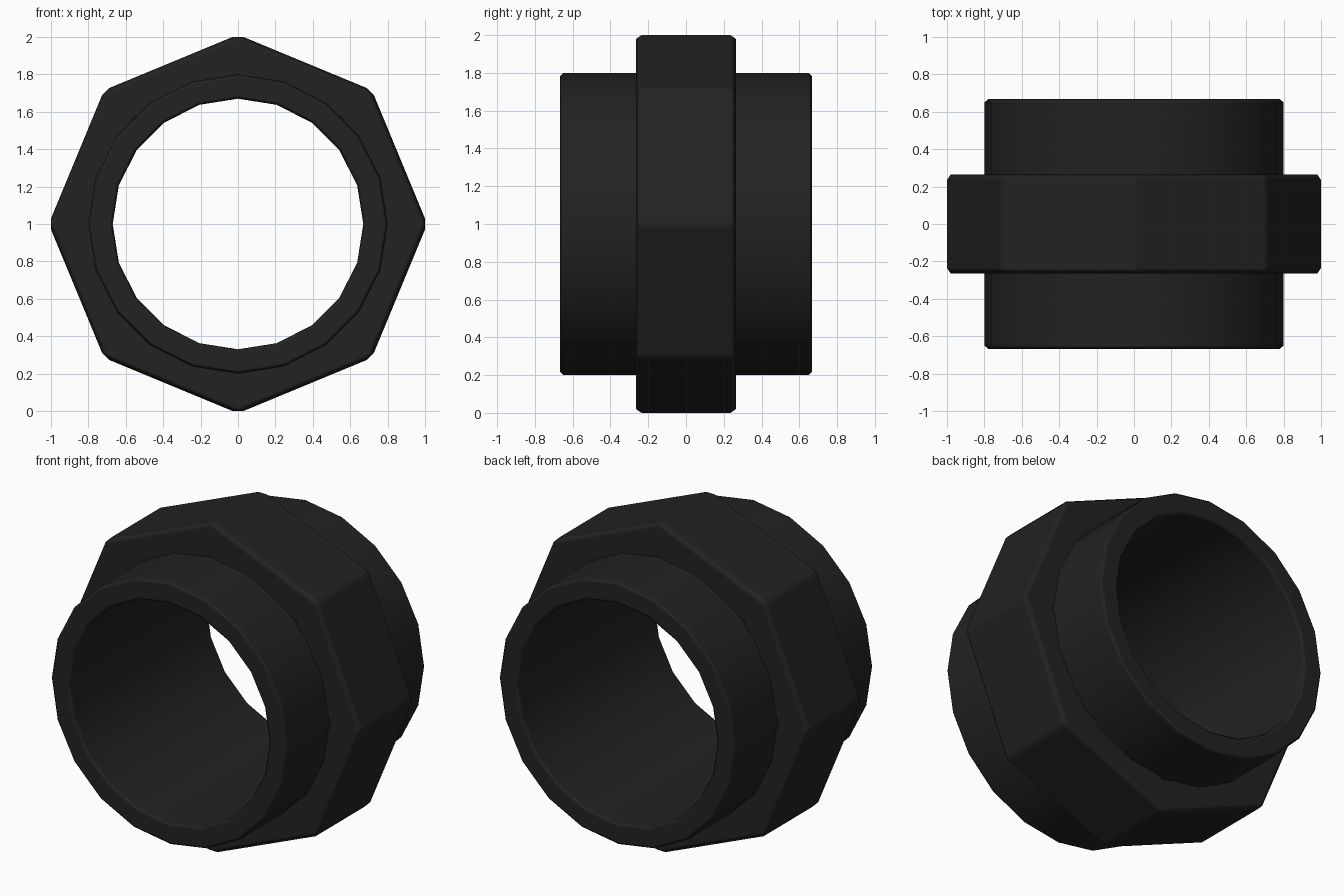
import bpy, bmesh, math
from mathutils import Vector

cube = bpy.data.objects.get("Cube")
if cube:
    bpy.data.objects.remove(cube, do_unlink=True)

black = bpy.data.materials.new("matte_black")
black.use_nodes = True
colour = (0.016, 0.016, 0.016, 1)
black.diffuse_color = colour
black.node_tree.nodes["Principled BSDF"].inputs["Base Color"].default_value = colour


def ring(name, sides, outer, inner, half_length, bevel):
    """Polygonal ring along y with chamfered edges, a corner pointing up."""
    bm = bmesh.new()
    section = [(outer, -half_length), (outer, half_length),
               (inner, half_length), (inner, -half_length)]
    loops = []
    for i in range(sides):
        a = math.tau * i / sides
        loops.append([bm.verts.new(Vector((r * math.sin(a), y, r * math.cos(a))))
                      for r, y in section])
    for i in range(sides):
        here, there = loops[i], loops[(i + 1) % sides]
        for j in range(4):
            k = (j + 1) % 4
            bm.faces.new((here[j], here[k], there[k], there[j]))
    bmesh.ops.recalc_face_normals(bm, faces=bm.faces)
    mesh = bpy.data.meshes.new(name)
    bm.to_mesh(mesh)
    bm.free()
    mesh.materials.append(black)
    obj = bpy.data.objects.new(name, mesh)
    bpy.context.collection.objects.link(obj)
    obj.location.z = 1

    mod = obj.modifiers.new("chamfer", 'BEVEL')
    mod.width = bevel
    mod.segments = 1
    mod.limit_method = 'ANGLE'
    mod.angle_limit = math.radians(30)
    mod.harden_normals = True
    mesh.shade_smooth()
    return obj


# Round pipe sleeve, open at both ends
ring("pipe_sleeve", 20, 0.8, 0.67, 0.667, 0.018)
# Octagonal grip collar around the middle
ring("octagonal_collar", 8, 1.012, 0.78, 0.265, 0.03)
